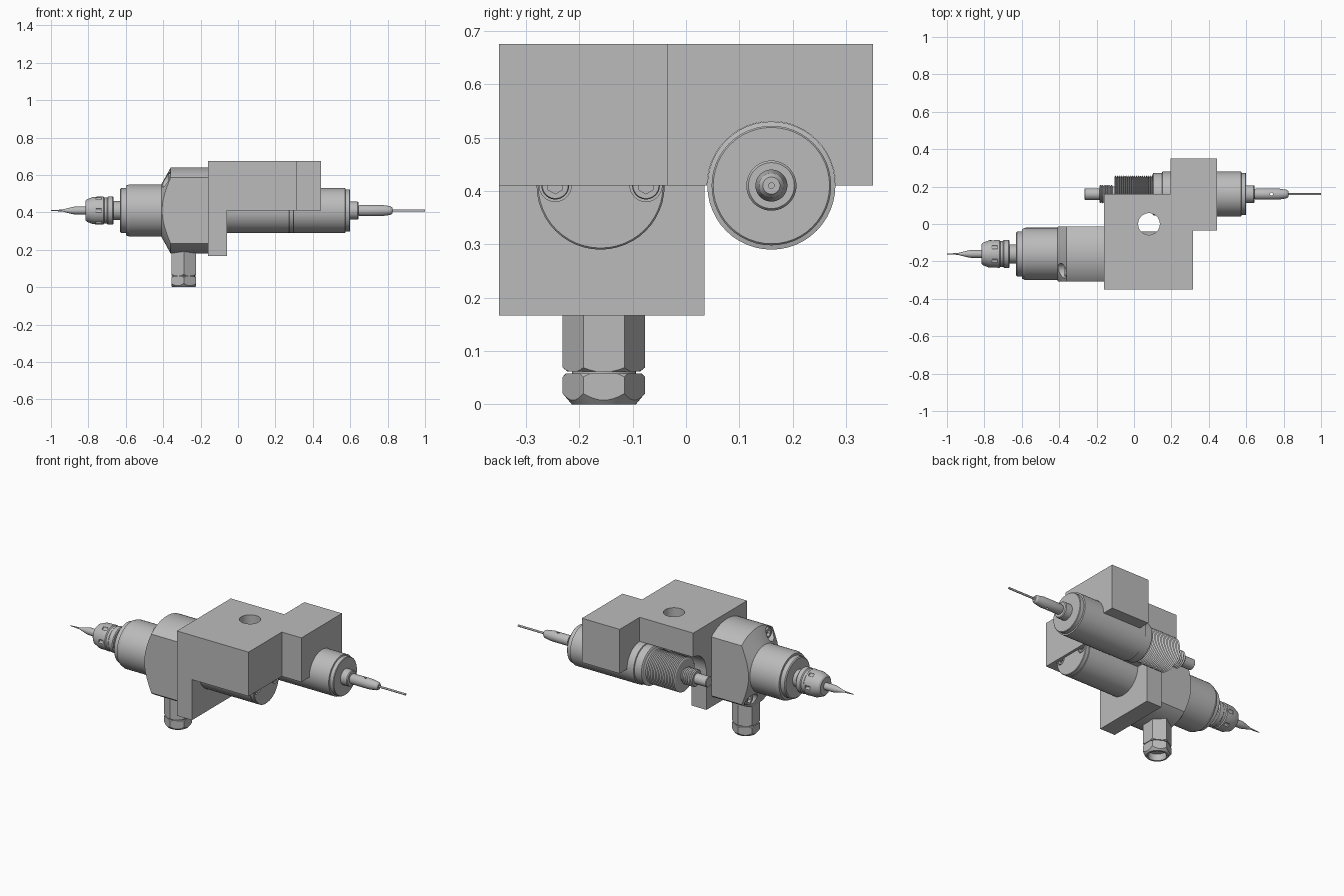
import bpy, bmesh, math
from math import cos, sin, pi, radians
from mathutils import Vector

cube = bpy.data.objects.get("Cube")
if cube:
    bpy.data.objects.remove(cube, do_unlink=True)

grey = bpy.data.materials.new("machined grey")
grey.use_nodes = True
grey.diffuse_color = (0.5, 0.5, 0.5, 1)
grey.node_tree.nodes["Principled BSDF"].inputs["Base Color"].default_value = (0.5, 0.5, 0.5, 1)

AXIS_Z = 0.41
FRONT_Y, BACK_Y = -0.16, 0.16


def finish(name, bm):
    bmesh.ops.recalc_face_normals(bm, faces=bm.faces)
    mesh = bpy.data.meshes.new(name)
    bm.to_mesh(mesh)
    bm.free()
    mesh.materials.append(grey)
    ob = bpy.data.objects.new(name, mesh)
    bpy.context.scene.collection.objects.link(ob)
    return ob


def turned(name, profile, centre, axis="X", sides=48, phase=0.0):
    """Solid of revolution; profile is (position along axis, radius)."""
    bm = bmesh.new()
    rings = []
    for t, r in profile:
        ring = []
        for i in range(sides):
            a = phase + 2 * pi * i / sides
            u, v = centre[0] + r * cos(a), centre[1] + r * sin(a)
            ring.append(bm.verts.new((t, u, v) if axis == "X" else (u, v, t)))
        rings.append(ring)
    for a, b in zip(rings, rings[1:]):
        for i in range(sides):
            j = (i + 1) % sides
            bm.faces.new((a[i], a[j], b[j], b[i]))
    bm.faces.new(rings[0])
    bm.faces.new(rings[-1])
    return finish(name, bm)


def extruded(name, outline, z0, z1):
    bm = bmesh.new()
    face = bm.faces.new([bm.verts.new((x, y, z0)) for x, y in outline])
    grown = bmesh.ops.extrude_face_region(bm, geom=[face])["geom"]
    bmesh.ops.translate(bm, vec=(0, 0, z1 - z0),
                        verts=[g for g in grown if isinstance(g, bmesh.types.BMVert)])
    return finish(name, bm)


def box(name, x0, x1, y0, y1, z0, z1):
    return extruded(name, [(x0, y0), (x1, y0), (x1, y1), (x0, y1)], z0, z1)


def boolean(ob, tool, operation="DIFFERENCE"):
    mod = ob.modifiers.new("cut", "BOOLEAN")
    mod.operation, mod.object, mod.solver = operation, tool, "EXACT"
    bpy.context.view_layer.objects.active = ob
    bpy.ops.object.modifier_apply(modifier=mod.name)
    bpy.data.objects.remove(tool, do_unlink=True)


def thread(x0, x1, r, depth, count):
    step = (x1 - x0) / count
    points = [(x0, r - depth)]
    for i in range(count):
        points += [(x0 + step * (i + 0.5), r), (x0 + step * (i + 1), r - depth)]
    return points


def cap_screw(name, x, depth, y, z, r, facing):
    """Socket head; x is the outer face, facing is the outward x direction."""
    ob = turned(name, [(x, r * 0.93), (x - facing * 0.004, r),
                       (x - facing * depth, r)], (y, z), sides=32)
    boolean(ob, turned("socket", [(x + facing * 0.01, r * 0.6),
                                  (x - facing * depth * 0.6, r * 0.6)], (y, z), sides=6, phase=pi / 6))


front = (FRONT_Y, AXIS_Z)
back = (BACK_Y, AXIS_Z)

# Mounting bracket: stepped slab, hanging flange, bolt hole and saddle bore
bracket = extruded("mounting_bracket", [
    (-0.16, -0.35), (0.315, -0.35), (0.315, -0.035), (0.445, -0.035),
    (0.445, 0.35), (0.195, 0.35), (0.195, 0.16), (-0.16, 0.16)], AXIS_Z, 0.675)
boolean(bracket, box("flange", -0.16, -0.06, -0.35, 0.035, 0.167, 0.45), "UNION")
boolean(bracket, turned("bolt_hole", [(0.3, 0.058), (0.8, 0.058)], (0.08, 0.0), "Z"))
boolean(bracket, turned("saddle", [(-0.3, 0.1205), (0.6, 0.1205)], back))

# Front motor barrel with two screws in its end cap
barrel = turned("front_motor_barrel", [(-0.16, 0.12), (0.272, 0.12), (0.274, 0.118),
                                       (0.276, 0.12), (0.297, 0.12), (0.3, 0.117)], front)
for side in (-1, 1):
    y = FRONT_Y + side * 0.085
    boolean(barrel, turned("counterbore", [(0.28, 0.03), (0.32, 0.03)], (y, AXIS_Z), sides=32))
    cap_screw("end_cap_screw", 0.298, 0.03, y, AXIS_Z, 0.026, 1)

# Clamp housing: coned round body with flat flanks and diagonal screws
clamp = turned("clamp_housing", [(-0.41, 0.14), (-0.36, 0.23), (-0.16, 0.23)], front, sides=64)
boolean(clamp, box("flanks", -0.5, 0, FRONT_Y - 0.1475, FRONT_Y + 0.1475, 0, 1), "INTERSECT")
for side in (-1, 1):
    y, z = FRONT_Y - side * 0.09, AXIS_Z + side * 0.165
    boolean(clamp, turned("counterbore", [(-0.5, 0.04), (-0.355, 0.04)], (y, z), sides=32))
    cap_screw("clamp_screw", -0.372, 0.03, y, z, 0.032, -1)

# Front spindle nose, shaft, collet nut and cutter
turned("front_spindle_nose", [(-0.63, 0.114), (-0.625, 0.12), (-0.598, 0.12), (-0.598, 0.133),
                              (-0.58, 0.14), (-0.4, 0.14)], front)
turned("front_shaft", [(-0.67, 0.05), (-0.62, 0.05)], front)
nut = turned("front_collet_nut", [(-0.815, 0.052), (-0.808, 0.06), (-0.775, 0.073), (-0.72, 0.075),
                                  (-0.715, 0.07), (-0.7, 0.07), (-0.695, 0.075),
                                  (-0.67, 0.075), (-0.665, 0.07)], front)
for i in range(6):
    a = 2 * pi * i / 6
    spot = (FRONT_Y + 0.078 * cos(a), AXIS_Z + 0.078 * sin(a))
    boolean(nut, turned("wrench_slot", [(-0.76, 0.012), (-0.73, 0.012)], spot, sides=16))
turned("front_cutter", [(-1.0, 0.002), (-0.94, 0.005), (-0.885, 0.019), (-0.87, 0.021),
                        (-0.8, 0.021)], front, sides=24)

# Back spindle body and stepped end cap
turned("back_spindle_body", [(0.1, 0.108), (0.104, 0.114), (0.15, 0.114), (0.152, 0.12),
                             (0.573, 0.12), (0.575, 0.112), (0.597, 0.112), (0.6, 0.109)], back)

# Back spindle nose, chuck and needle cutter
turned("back_spindle_nose", [(0.59, 0.047), (0.64, 0.047), (0.645, 0.043)], back)
chuck = turned("back_chuck", [(0.64, 0.026), (0.655, 0.03), (0.77, 0.03),
                              (0.815, 0.023), (0.825, 0.016)], back)
boolean(chuck, turned("cross_hole", [(0.3, 0.008), (0.5, 0.008)], (0.735, BACK_Y), "Z", 16))
turned("back_cutter", [(0.82, 0.006), (1.0, 0.006)], back, sides=16)

# Threaded tail and hose plug
turned("threaded_tail", thread(-0.105, 0.102, 0.1, 0.009, 20), back)
turned("tail_neck", [(-0.12, 0.04), (-0.1, 0.04)], back)
turned("tail_gland_thread", thread(-0.185, -0.115, 0.05, 0.006, 6), back)
turned("hose_plug", [(-0.265, 0.028), (-0.262, 0.031), (-0.18, 0.031)], back, sides=32)

# Cable gland: hexagonal body and domed hexagonal nut with a bore
gland = (-0.29, -0.154)
HEX = 0.077


def hex_part(name, z0, z1, chamfer):
    ob = turned(name, [(z0, HEX), (z1, HEX)], gland, "Z", 6, pi / 2)
    boolean(ob, turned("chamfer", chamfer, gland, "Z"), "INTERSECT")
    return ob


hex_part("gland_body", 0.062, 0.24, [(0.06, 0.066), (0.07, 0.0785), (0.25, 0.0785)])
nut = hex_part("gland_nut", 0.0, 0.058, [(0.0, 0.06), (0.022, 0.0785), (0.05, 0.0785), (0.058, 0.071)])
boolean(nut, turned("bore", [(-0.01, 0.05), (0.04, 0.05)], gland, "Z"))
turned("gland_neck", [(0.05, 0.06), (0.07, 0.06)], gland, "Z")

# Smooth the turned surfaces while keeping machined edges crisp
bpy.ops.object.select_all(action="DESELECT")
for ob in bpy.context.scene.objects:
    if ob.type == "MESH":
        ob.select_set(True)
        bpy.context.view_layer.objects.active = ob
bpy.ops.object.shade_smooth_by_angle(angle=radians(20))
